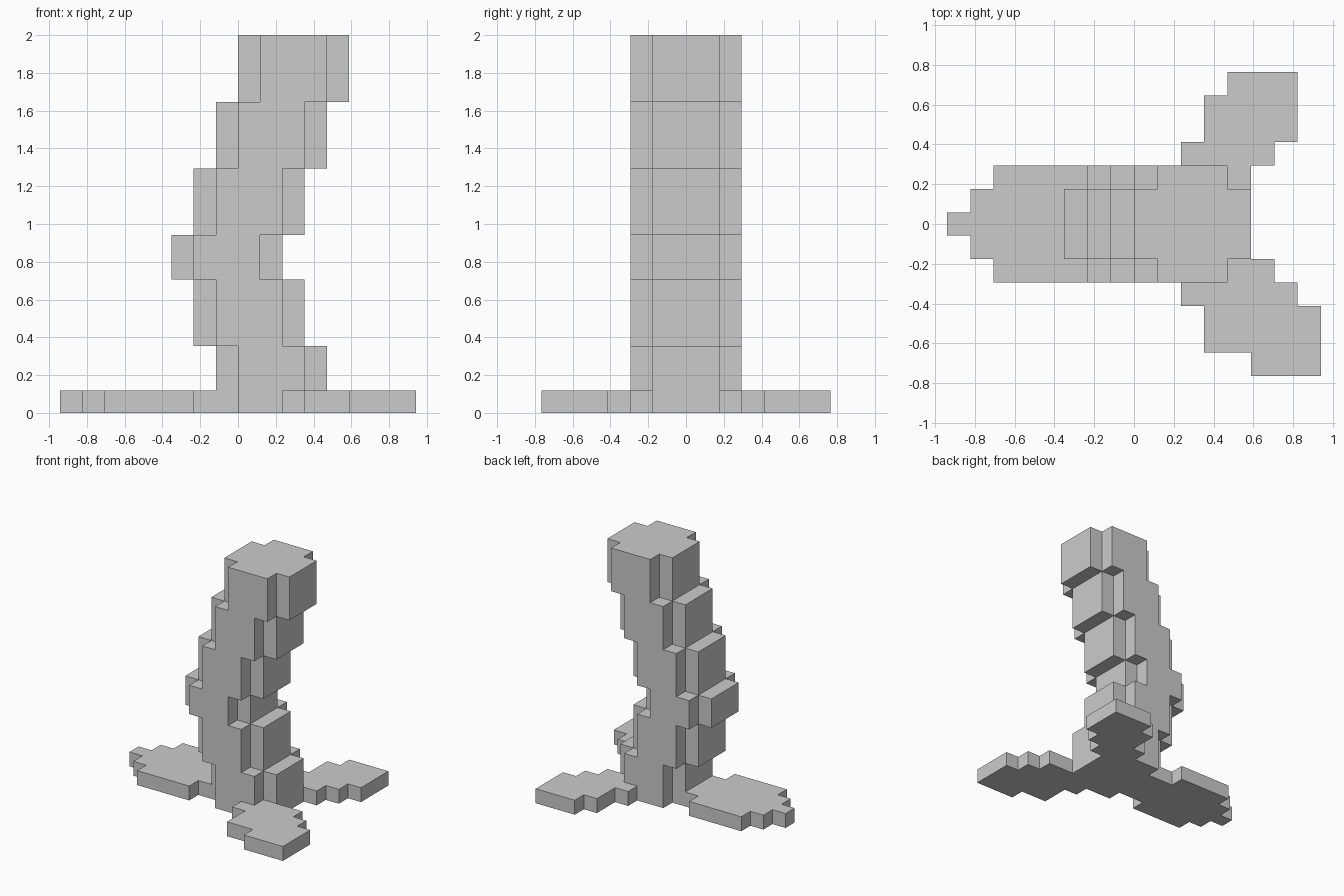
import bpy, bmesh, math
from mathutils import Vector

if "Cube" in bpy.data.objects:
    bpy.data.objects.remove(bpy.data.objects["Cube"])

U = 2 / 17  # edge length of one block


def row(y, x0, x1, z0=0, z1=1):
    """Blocks of one row at y, from x0 up to x1, between two heights."""
    return {(x, y, z) for x in range(x0, x1) for z in range(z0, z1)}


# Trunk: 5 x 5 sections without corners, each shifted along x
trunk = set()
for x, z0, z1 in [(-1, 0, 3), (-2, 3, 6), (-3, 6, 8),
                  (-2, 8, 11), (-1, 11, 14), (0, 14, 17)]:
    for y in range(-2, 3):
        inset = 1 if abs(y) == 2 else 0
        trunk |= row(y, x + inset, x + 5 - inset, z0, z1)

# Flat pads on the ground: (y, x start, x end)
def pad(rows):
    return set().union(*(row(*r) for r in rows)) - trunk


left = pad([(0, -8, -1)] + [r for s in (-1, 1)
                            for r in ((s, -7, -1), (2 * s, -6, -2))])
back = pad([(2, 3, 5), (3, 2, 6), (4, 3, 7), (5, 3, 7), (6, 4, 7)])
front = pad([(-2, 3, 6), (-3, 2, 7), (-4, 3, 8), (-5, 3, 8), (-6, 5, 8)])

parts = {"trunk": trunk, "left_pad": left, "back_pad": back, "front_pad": front}
filled = set().union(*parts.values())


def build(name, cells):
    """Make the outer skin of a group of blocks, with flat areas merged."""
    bm = bmesh.new()
    for c in sorted(cells):
        centre = Vector((c[0] + 0.5, c[1], c[2] + 0.5))
        for axis in range(3):
            for s in (-1, 1):
                n = Vector((0, 0, 0))
                n[axis] = s
                if tuple(int(a + b) for a, b in zip(c, n)) in filled:
                    continue
                u = Vector((0, 0, 0))
                u[(axis + 1) % 3] = 0.5
                v = n.cross(u)
                mid = centre + n * 0.5
                corners = (mid - u - v, mid + u - v, mid + u + v, mid - u + v)
                bm.faces.new([bm.verts.new(p * U) for p in corners])
    bmesh.ops.remove_doubles(bm, verts=bm.verts, dist=0.001)
    bmesh.ops.dissolve_limit(bm, angle_limit=math.radians(1),
                             verts=bm.verts, edges=bm.edges)
    mesh = bpy.data.meshes.new(name)
    bm.to_mesh(mesh)
    bm.free()
    bpy.context.collection.objects.link(bpy.data.objects.new(name, mesh))


for name, cells in parts.items():
    build(name, cells)
